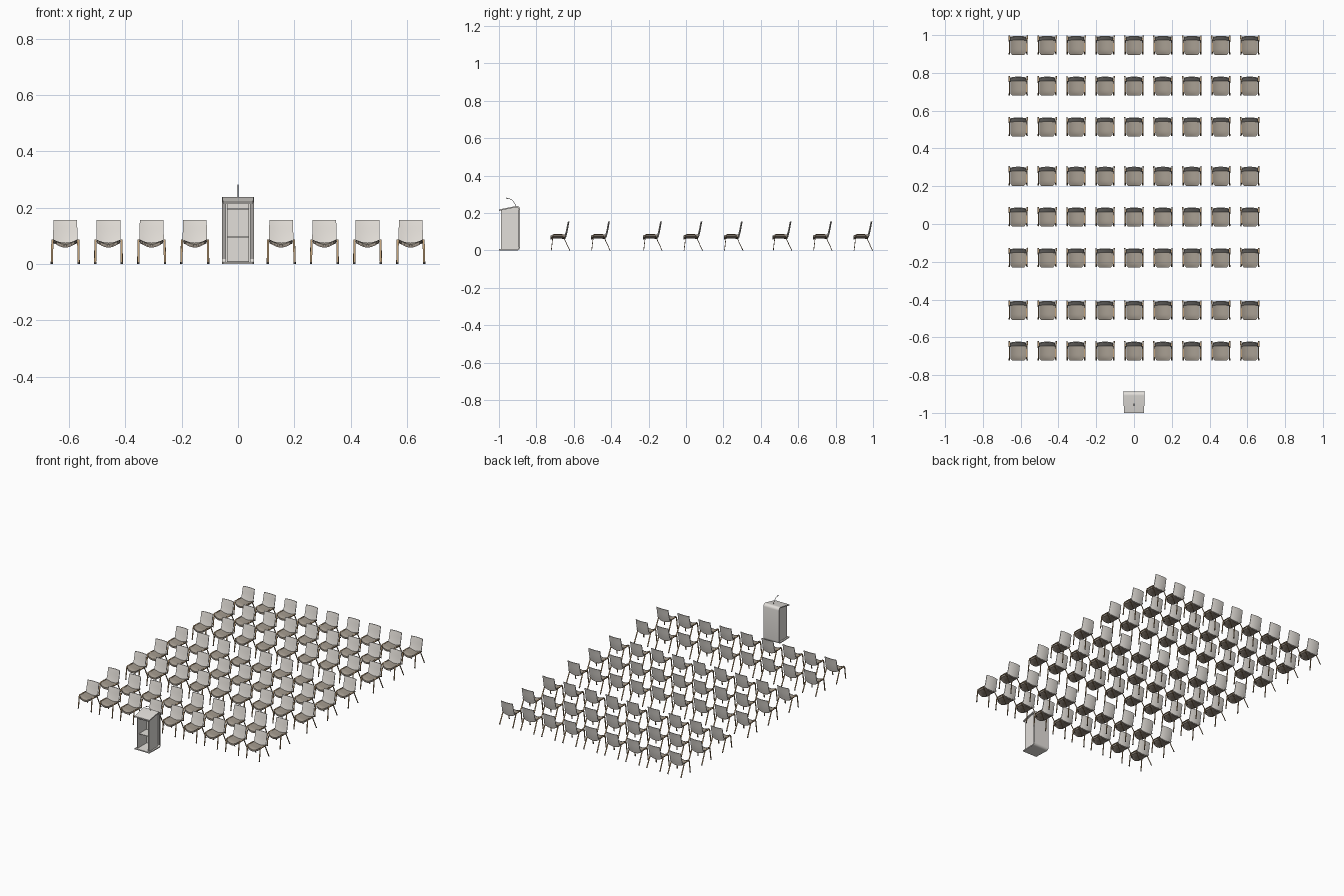
import bpy, bmesh, math
from mathutils import Vector

if "Cube" in bpy.data.objects:
    bpy.data.objects.remove(bpy.data.objects["Cube"])

def mat(name, rgb):
    m = bpy.data.materials.new(name)
    m.diffuse_color = (*rgb, 1)
    m.use_nodes = True
    m.node_tree.nodes["Principled BSDF"].inputs["Base Color"].default_value = m.diffuse_color
    return m

SHELL = mat("podium light grey", (0.76, 0.735, 0.70))
FLANK = mat("podium mid grey", (0.38, 0.365, 0.35))
BACK = mat("backrest pale grey", (0.76, 0.725, 0.68))
SEAT = mat("seat taupe", (0.38, 0.335, 0.28))
PAN = mat("seat underside brown", (0.29, 0.24, 0.195))
DARK = mat("dark fittings", (0.08, 0.072, 0.065))
WOOD = mat("leg tan", (0.52, 0.35, 0.19))

def finish(bm, name, material):
    bmesh.ops.recalc_face_normals(bm, faces=bm.faces)
    me = bpy.data.meshes.new(name)
    bm.to_mesh(me)
    bm.free()
    me.materials.append(material)
    me.shade_smooth()
    me.set_sharp_from_angle(angle=math.radians(35))
    return me

def place(me, loc=(0, 0, 0)):
    o = bpy.data.objects.new(me.name, me)
    o.location = loc
    bpy.context.collection.objects.link(o)

def shell(name, material, a, b):
    """Solid sheet between two equal grids of points."""
    bm = bmesh.new()
    ga, gb = [[[bm.verts.new(p) for p in row] for row in g] for g in (a, b)]
    n, m = len(a), len(a[0])
    for g in (ga, gb):
        for i in range(n - 1):
            for j in range(m - 1):
                bm.faces.new((g[i][j], g[i][j+1], g[i+1][j+1], g[i+1][j]))
    rim = [(0, j) for j in range(m)] + [(i, m-1) for i in range(1, n)]
    rim += [(n-1, j) for j in range(m-2, -1, -1)] + [(i, 0) for i in range(n-2, 0, -1)]
    for (i, j), (k, l) in zip(rim, rim[1:] + rim[:1]):
        bm.faces.new((ga[i][j], ga[k][l], gb[k][l], gb[i][j]))
    return finish(bm, name, material)

def tube(name, material, pts, rx, r, sides=6):
    """Sweep in the y-z plane; rx is the half width along x."""
    bm = bmesh.new()
    pts = [Vector(p) for p in pts]
    rings = []
    for i, p in enumerate(pts):
        d = (pts[min(i+1, len(pts)-1)] - pts[max(i-1, 0)]).normalized()
        u = d.cross(Vector((1, 0, 0))).normalized()
        v = d.cross(u)
        rings.append([bm.verts.new(p + r*u*math.cos(t) + rx*v*math.sin(t))
                      for t in (2*math.pi*k/sides for k in range(sides))])
    for a, b in zip(rings, rings[1:]):
        for k in range(sides):
            bm.faces.new((a[k], a[(k+1) % sides], b[(k+1) % sides], b[k]))
    bm.faces.new(rings[0])
    bm.faces.new(rings[-1])
    return finish(bm, name, material)

def prism(name, material, pts, x0, x1):
    bm = bmesh.new()
    f = bm.faces.new([bm.verts.new((x0, y, z)) for y, z in pts])
    ext = bmesh.ops.extrude_face_region(bm, geom=[f])["geom"]
    bmesh.ops.translate(bm, vec=(x1 - x0, 0, 0),
                        verts=[e for e in ext if isinstance(e, bmesh.types.BMVert)])
    return finish(bm, name, material)

def box(name, material, x0, x1, y0, y1, z0, z1):
    return prism(name, material, [(y0, z0), (y1, z0), (y1, z1), (y0, z1)], x0, x1)

# ---- chair parts (shared meshes, chair centred on its own origin) ----
U = [i/4 - 1 for i in range(9)]
V = [i/8 for i in range(9)]

def seat_pt(u, v, drop):
    w = 0.041*(1 - 0.22*(max(0, 0.2 - v)/0.2)**2)
    z = 0.087 - 0.011*(1 - u*u) - 0.007*max(0, 1 - 3*v)**2 - 0.003*v
    return (u*w, -0.052 + 0.078*v, z - drop)

def back_pt(u, v, push):
    w = 0.0435 - 0.0015*v
    y = 0.021 + 0.019*v + 0.005*(1 - u*u) + 0.003*math.sin(v*math.pi)*(1 - v)
    return (u*w, y + push, 0.078 + 0.078*v - 0.010*(1 - u*u)*(1 - v)**3)

def sheet(fn, off):
    return [[fn(u, v, off) for u in U] for v in V]

chair = [
    shell("seat", SEAT, sheet(seat_pt, 0), sheet(seat_pt, 0.005)),
    shell("seat_pan", PAN, sheet(seat_pt, 0.0052), sheet(seat_pt, 0.011)),
    shell("backrest", BACK, sheet(back_pt, 0), sheet(back_pt, 0.004)),
]
for s in (-1, 1):
    chair += [
        # bent side frame: front leg, rail, rear leg
        tube("side_leg_frame", WOOD, [(s*0.047, -0.048, 0.006), (s*0.046, -0.040, 0.076),
             (s*0.046, -0.036, 0.085), (s*0.046, 0.010, 0.085), (s*0.046, 0.016, 0.073),
             (s*0.048, 0.047, 0.006)], 0.0042, 0.0018),
        tube("front_foot", DARK, [(s*0.047, -0.049, 0), (s*0.047, -0.048, 0.006)], 0.0044, 0.002),
        tube("rear_foot", DARK, [(s*0.048, 0.050, 0), (s*0.048, 0.047, 0.006)], 0.0044, 0.002),
        # bracket joining rail and backrest
        box("side_bracket", PAN, s*0.042, s*0.048, 0.006, 0.026, 0.080, 0.086),
    ]

# ---- rows and columns of chairs ----
for back_edge in (1.0, 0.784, 0.568, 0.307, 0.091, -0.125, -0.403, -0.619):
    for c in range(-4, 5):
        for me in chair:
            place(me, (c*0.1533, back_edge - 0.0525, 0))

# ---- podium ----
YB, R, ZC, S = -0.887, 0.018, 0.220, 0.2

def podium_path(off, front=-1.0):
    """C-shaped side profile, rounded towards the audience."""
    r, pts = R - off, [(front, off)]
    for cz, a0, a1 in ((R, -math.pi/2, 0), (ZC, 0, math.pi/2 + S)):
        for k in range(7):
            a = a0 + (a1 - a0)*k/6
            pts.append((YB - R + r*math.cos(a), cz + r*math.sin(a)))
    y, z = pts[-1]
    pts.append((front, z - math.tan(S)*(y - front)))
    return pts

def podium_grid(off):
    return [[(s*(0.053 + 0.035*(y + 1)), y, z) for s in (-1, 1)] for y, z in podium_path(off)]

place(shell("podium_shell", SHELL, podium_grid(0), podium_grid(0.007)))
for s in (-1, 1):
    place(prism("podium_side_panel", SHELL, podium_path(0.0065, -0.990), s*0.038, s*0.045))
    # grey strip on the shell beside the side panel
    place(box("podium_flank_strip", FLANK, s*0.045, s*0.056, -0.8955, -0.893, 0.018, 0.218))
place(box("podium_inner_back", SHELL, -0.038, 0.038, -0.900, -0.893, 0.007, 0.215))
for z in (0.094, 0.193):
    place(box("podium_shelf", SHELL, -0.039, 0.039, -0.975, -0.895, z, z + 0.004))

# ---- gooseneck microphone ----
neck = [(0, -0.910 - 0.045*(k/8)**1.5, 0.234 + 0.044*math.sin(k/8*math.pi/2)) for k in range(9)]
place(tube("microphone_neck", DARK, neck, 0.0012, 0.0012))
place(tube("microphone_head", DARK, [(0, -0.951, 0.278), (0, -0.963, 0.280)], 0.0022, 0.0022, 8))
